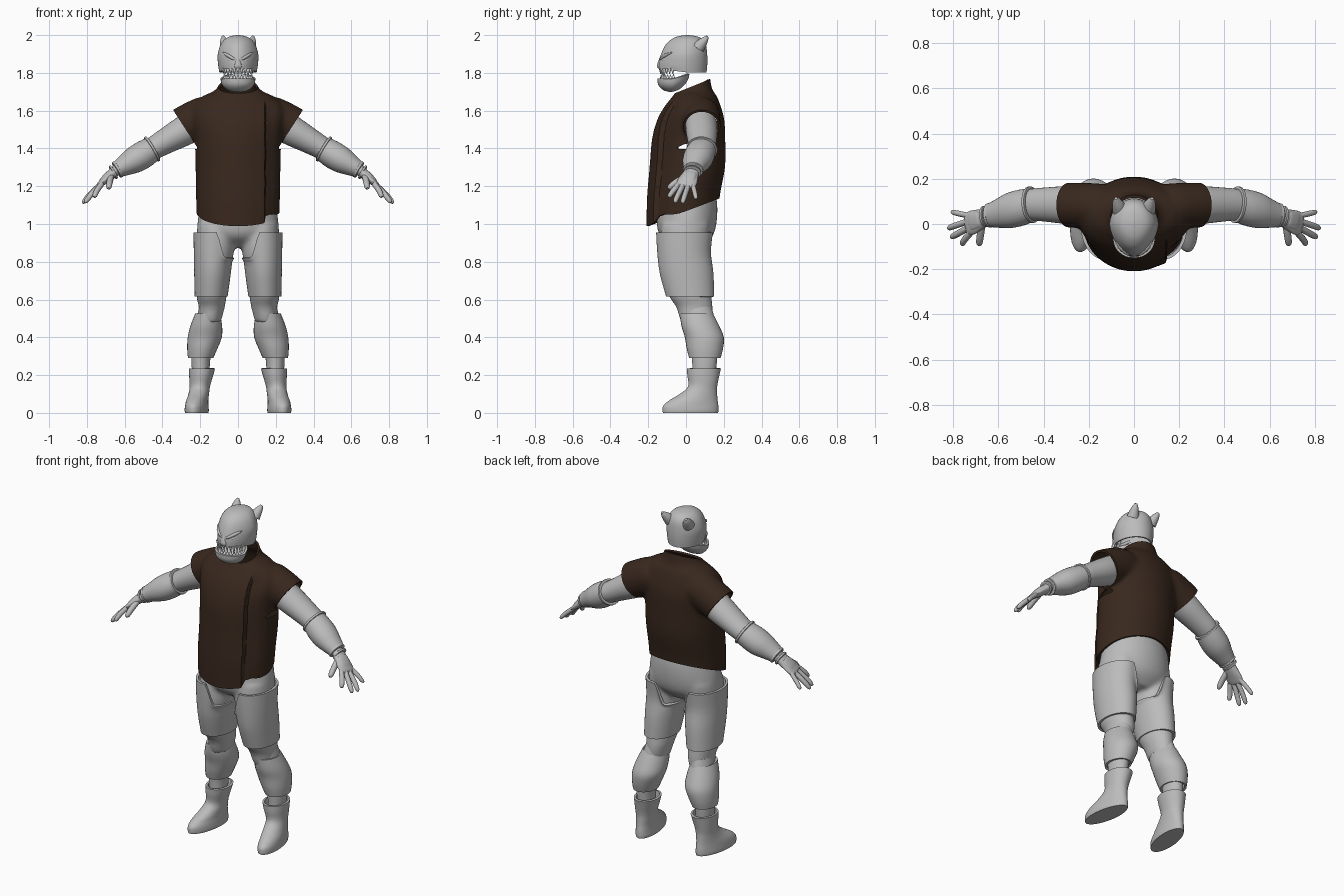
import bpy, bmesh, math
from mathutils import Vector as V, Matrix


def material(name, c):
    m = bpy.data.materials.new(name)
    m.diffuse_color = (*c, 1)
    return m


GREY = material("grey", (0.5, 0.5, 0.5))
BROWN = material("dark brown", (0.04, 0.021, 0.0125))
WHITE = material("tooth white", (0.85, 0.85, 0.85))


def clamp(t):
    return max(0.0, min(1.0, t))


def loft(bm, rings, axis=(0, 0, 1), n=32, caps=(1, 1), post=None, steps=4, sx=1):
    """Skin elliptical rings (x, y, z, ru, rv), smoothed along the path."""
    ax = V((axis[0] * sx, axis[1], axis[2])).normalized()
    v = (V((0, 1, 0)) - ax * ax.y).normalized()
    u = v.cross(ax)
    R, path = rings, []
    for i in range(len(R) - 1):
        p0, p1, p2, p3 = R[max(i - 1, 0)], R[i], R[i + 1], R[min(i + 2, len(R) - 1)]
        for s in range(steps):
            t = s / steps
            path.append([0.5 * (2 * b + (c - a) * t + (2 * a - 5 * b + 4 * c - d) * t * t
                                + (3 * b - a - 3 * c + d) * t ** 3)
                         for a, b, c, d in zip(p0, p1, p2, p3)])
    path.append(R[-1])
    loops = []
    for x, y, z, ru, rv in path:
        loop = []
        for k in range(n):
            a = 2 * math.pi * k / n
            co = V((x * sx, y, z)) + u * max(ru, .001) * math.cos(a) + v * max(rv, .001) * math.sin(a)
            loop.append(bm.verts.new(post(co) if post else co))
        loops.append(loop)
    faces = []
    for A, B in zip(loops, loops[1:]):
        for k in range(n):
            faces.append(bm.faces.new((A[k], A[(k + 1) % n], B[(k + 1) % n], B[k])))
    if caps[0]:
        faces.append(bm.faces.new(loops[0]))
    if caps[1]:
        faces.append(bm.faces.new(loops[-1]))
    bmesh.ops.recalc_face_normals(bm, faces=faces)


def apply_mods(ob):
    dg = bpy.context.evaluated_depsgraph_get()
    me = bpy.data.meshes.new_from_object(ob.evaluated_get(dg))
    ob.modifiers.clear()
    ob.data = me


def finish(name, bm, mat, mirror=False, thick=0, voxel=0, cut=None):
    me = bpy.data.meshes.new(name)
    bm.to_mesh(me)
    bm.free()
    ob = bpy.data.objects.new(name, me)
    bpy.context.collection.objects.link(ob)
    if voxel:
        r = ob.modifiers.new("fuse", 'REMESH')
        r.mode, r.voxel_size = 'VOXEL', voxel
        s = ob.modifiers.new("soften", 'SMOOTH')
        s.factor, s.iterations = 0.5, 8
        apply_mods(ob)
    if cut:
        b = bmesh.new()
        b.from_mesh(ob.data)
        cut(b)
        b.to_mesh(ob.data)
        b.free()
    if thick:
        s = ob.modifiers.new("thickness", 'SOLIDIFY')
        s.thickness, s.offset = thick, -1
    if mirror:
        ob.modifiers.new("mirror", 'MIRROR').use_mirror_merge = False
    apply_mods(ob)
    ob.data.materials.clear()
    ob.data.materials.append(mat)
    bpy.ops.object.select_all(action='DESELECT')
    ob.select_set(True)
    bpy.context.view_layer.objects.active = ob
    bpy.ops.object.shade_smooth_by_angle(angle=math.radians(40))
    return ob


def part(name, rings, mat=GREY, mirror=True, thick=0, **kw):
    bm = bmesh.new()
    loft(bm, rings, **kw)
    return finish(name, bm, mat, mirror, thick)


# Vest: torso and sleeves fused, then opened at hem, neck and armholes
bm = bmesh.new()
loft(bm, [(0, -.02, .92, .215, .19), (0, -.015, 1.13, .222, .192), (0, .007, 1.3, .225, .2),
          (0, .014, 1.45, .23, .194), (0, .025, 1.55, .245, .178), (0, .035, 1.62, .24, .15),
          (0, .046, 1.675, .19, .118), (0, .045, 1.72, .11, .092), (0, .045, 1.84, .075, .075)], n=48)
for s in (1, -1):
    loft(bm, [(.12, .08, 1.585, .10, .095), (.165, .08, 1.575, .108, .1), (.265, .083, 1.53, .105, .1),
              (.35, .085, 1.48, .102, .098)], axis=(.85, 0, -.52), sx=s)


def cut_vest(b):
    def bisect(faces, co, no, clear):
        geom = set(faces)
        for f in faces:
            geom.update(f.edges)
            geom.update(f.verts)
        bmesh.ops.bisect_plane(b, geom=list(geom), plane_co=co, plane_no=no, clear_outer=clear)
    bisect(b.faces[:], (0, -.205, .99), (0, .38, -1), True)
    bisect(b.faces[:], (0, -.04, 1.70), (0, -.4, 1), True)
    for s in (1, -1):
        fs = []
        for f in b.faces:
            c = f.calc_center_median()
            if s * c.x > 0 and (c.z > 1.41 or (s * c.x > .245 and c.z > 1.3)):
                fs.append(f)
        bisect(fs, (.27 * s, .08, 1.49), (.84 * s, 0, -.54), True)
    # overlapping front flap edge
    for x in (.14, .147):
        bisect([f for f in b.faces if f.calc_center_median().y < -.02
                and f.calc_center_median().z < 1.66], (x, 0, 0), (1, 0, 0), False)
    for v in b.verts:
        c = v.co
        w = clamp((1.67 - c.z) / .06) * clamp(-c.y / .06)
        if c.x > .144:
            w *= clamp((.235 - c.x) / .06)
            c.y += .018 * w
            c.z += .035 * w * clamp((1.1 - c.z) / .08)
        elif c.x > .1:
            c.y -= .007 * w * (c.x - .1) / .04


finish("vest", bm, BROWN, thick=.012, voxel=.012, cut=cut_vest)

# Trousers: pelvis and thighs fused
bm = bmesh.new()
loft(bm, [(0, .01, 1.2, .185, .14), (0, .008, 1.1, .2, .158), (0, .003, 1.0, .215, .158),
          (0, .003, .93, .2, .135), (0, .015, .875, .12, .07)], n=40)
for s in (1, -1):
    loft(bm, [(.115, 0, 1.0, .1, .13), (.122, -.012, .85, .1, .128), (.134, .0, .75, .09, .128),
              (.14, .022, .62, .08, .113), (.139, .045, .56, .069, .097), (.15, .055, .48, .06, .085)], sx=s)
finish("trousers", bm, GREY, voxel=.012)


# Thigh plates with a lowered inner top edge
def plate_top(c):
    if c.z > .8:
        t = clamp(((c.x - .13) / .105 + .62) / .5)
        c.z = .8 + (c.z - .8) * (.13 + .87 * t * t * (3 - 2 * t))
    return c


part("thigh_plate", [(.142, .022, .615, .087, .127), (.135, .003, .74, .097, .142), (.13, -.01, .85, .104, .142),
                     (.128, -.008, .955, .107, .15)], caps=(0, 0), thick=.014, post=plate_top, n=48)

# Lower legs, shin guards and boots
part("lower_leg", [(.15, .055, .56, .056, .08), (.175, .09, .42, .06, .08), (.196, .098, .29, .05, .067),
                   (.196, .095, .18, .045, .06)])
part("shin_guard", [(.161, .055, .525, .066, .088), (.168, .076, .46, .084, .1), (.176, .097, .4, .09, .103),
                    (.189, .1, .34, .08, .096), (.198, .1, .29, .067, .083)], caps=(0, 0), thick=.014)


def splay(c):
    c.x += (.09 - c.y) * .13 * clamp((.16 - c.z) / .1)
    return c


part("boot", [(.191, .095, .235, .069, .09), (.195, .092, .2, .064, .085), (.202, .088, .14, .054, .077),
              (.206, .066, .1, .054, .099), (.209, .042, .07, .056, .125), (.21, .026, .04, .059, .145),
              (.21, .024, .015, .061, .148), (.21, .024, 0, .059, .146)],
     caps=(0, 1), thick=.012, post=splay, n=40)

# Arms and bracers
ARM = (.85, -.1, -.5)
part("upper_arm", [(.22, .08, 1.53, .085, .085), (.3, .083, 1.485, .078, .084), (.38, .085, 1.44, .068, .077),
                   (.45, .085, 1.4, .06, .07), (.5, .075, 1.37, .055, .062)], axis=ARM)
part("bracer", [(.452, .085, 1.398, .066, .074), (.5, .072, 1.368, .073, .08), (.55, .06, 1.338, .07, .078),
                (.6, .047, 1.31, .056, .064), (.645, .037, 1.285, .042, .05)], axis=ARM)


def band(name, c, ru, rv, w, t):
    a = V(ARM).normalized()
    rings = []
    for s, h in ((-1, 0), (-.8, t), (.8, t), (1, 0)):
        p = V(c) + a * w * s
        rings.append((p.x, p.y, p.z, ru + h, rv + h))
    part(name, rings, axis=ARM, steps=2)


band("elbow_band", (.455, .085, 1.397), .066, .073, .007, .008)
band("wrist_band", (.638, .038, 1.288), .042, .049, .007, .005)
band("cuff_band", (.66, .033, 1.274), .034, .042, .006, .005)

# Hands: palm, back plate, four fingers and a thumb
HAND = (.08, -.025, -.075)
bm = bmesh.new()
loft(bm, [(.64, .036, 1.288, .03, .038), (.675, .022, 1.258, .026, .044), (.71, .008, 1.228, .02, .053),
          (.735, 0, 1.205, .014, .05), (.745, -.003, 1.196, .006, .04)], axis=HAND, n=24)
loft(bm, [(.681, .024, 1.273, .006, .022), (.687, .022, 1.268, .012, .034), (.715, .01, 1.24, .011, .038),
          (.732, .004, 1.224, .005, .03)], axis=HAND, n=20)
for pts, r in ((((.722, -.038, 1.212), (.748, -.068, 1.175), (.762, -.092, 1.142)), .0145),
               (((.735, -.018, 1.203), (.778, -.042, 1.155), (.81, -.06, 1.113)), .0145),
               (((.738, .01, 1.2), (.788, -.006, 1.152), (.823, -.02, 1.11)), .014),
               (((.728, .036, 1.21), (.775, .046, 1.168), (.808, .054, 1.132)), .0125),
               (((.672, .0, 1.255), (.68, -.055, 1.22), (.685, -.095, 1.188)), .0165)):
    a, m, e = map(V, pts)
    rings = [(*a, r, r), (*m, r, r), (*m.lerp(e, .75), r * .85, r * .85), (*e, r * .35, r * .35)]
    loft(bm, rings, axis=(e - a), n=12, steps=3)
finish("hand", bm, GREY, mirror=True)


# Mask: open-bottomed helmet with a narrowed front
def narrow(c):
    if c.y < 0:
        c.x *= 1 - .2 * clamp(-c.y / .14)
    if c.z < 1.82:
        c.z += .018 * clamp(-c.y / .14)
    return c


part("mask", [(0, -.017, 1.803, .1, .126), (0, -.016, 1.85, .107, .129), (0, -.01, 1.9, .108, .122),
              (0, -.001, 1.95, .092, .106), (0, .006, 1.98, .068, .08), (0, .008, 1.994, .04, .048),
              (0, .008, 2.0, .008, .01)], mirror=False, caps=(0, 1), thick=.01, post=narrow, n=48)
part("mask_ear", [(.062, .065, 1.935, .034, .034), (.071, .088, 1.962, .025, .025),
                  (.077, .104, 1.98, .016, .016), (.08, .113, 1.993, .007, .007)], axis=(.2, .6, .8), n=20)
part("brow_ridge", [(.008, -.134, 1.868, .006, .008), (.03, -.127, 1.878, .009, .011),
                    (.058, -.104, 1.895, .009, .011), (.08, -.076, 1.908, .003, .004)],
     axis=(.8, .5, .4), n=16)
part("eye", [(.024, -.128, 1.86, .002, .002), (.042, -.119, 1.866, .008, .008),
             (.065, -.1, 1.874, .002, .002)], axis=(.8, .5, .3), n=16)
part("nose_ridge", [(0, -.12, 1.9, .006, .01), (0, -.138, 1.86, .013, .01), (0, -.144, 1.836, .02, .009),
                    (0, -.14, 1.822, .016, .006)], mirror=False, n=20)


# Jaw bowl rising toward the hinge
def hinge(c):
    c.z += max(0, c.y + .07) * .35
    return c


part("jaw", [(0, -.07, 1.712, .025, .022), (0, -.07, 1.72, .052, .045), (0, -.069, 1.742, .074, .067),
             (0, -.066, 1.77, .081, .073)], mirror=False, caps=(1, 0), thick=.012, post=hinge)

# Teeth along both jaws
bm = bmesh.new()
for i in range(13):
    a = math.radians(180 + 15 * i)
    x, y = .073 * math.cos(a), -.066 + .064 * math.sin(a)
    h = .04 if i in (4, 8) else .026
    z = 1.766 + max(0, y + .07) * .35
    bmesh.ops.create_cone(bm, cap_ends=True, segments=10, radius1=.0095, radius2=.002, depth=h,
                          matrix=Matrix.Translation((x, y, z + h / 2)))
    h = .045 if i in (3, 9) else .028
    bmesh.ops.create_cone(bm, cap_ends=True, segments=10, radius1=.002, radius2=.009, depth=h,
                          matrix=Matrix.Translation((x * 1.03, y - .004, 1.822 - h / 2)))
finish("teeth", bm, WHITE)
